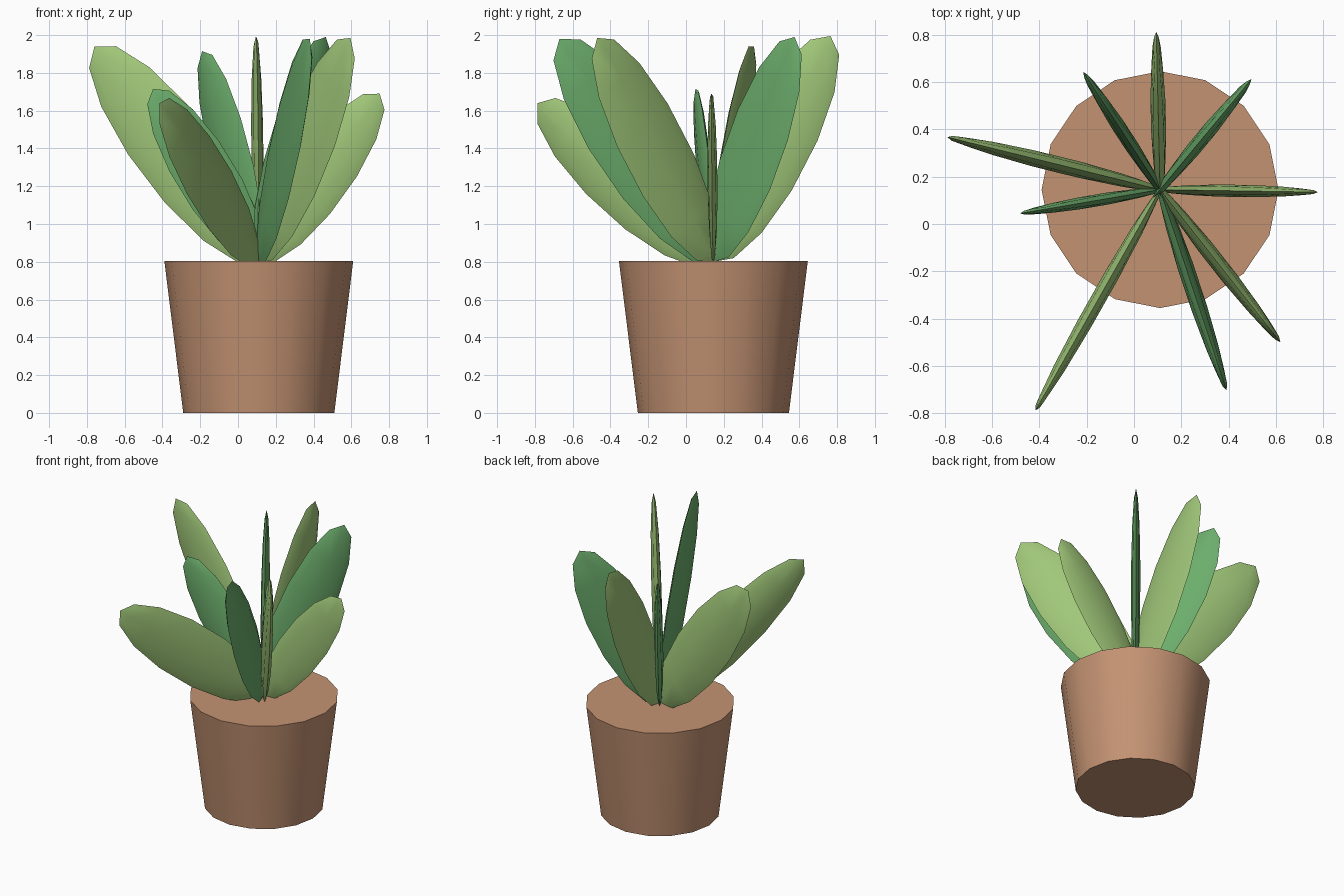
import bpy
from math import radians
from mathutils import Vector, Matrix

if "Cube" in bpy.data.objects:
    bpy.data.objects.remove(bpy.data.objects["Cube"])


def material(name, rgb):
    m = bpy.data.materials.new(name)
    m.diffuse_color = (*rgb, 1)
    m.use_nodes = True
    m.node_tree.nodes["Principled BSDF"].inputs["Base Color"].default_value = m.diffuse_color
    return m


clay = material("clay", (0.55, 0.29, 0.17))
light_green = material("light_green", (0.35, 0.57, 0.19))
dark_green = material("dark_green", (0.15, 0.42, 0.15))

CX, CY, POT_H = 0.11, 0.145, 0.805

# Pot: 16-sided tapered solid
bpy.ops.mesh.primitive_cone_add(vertices=16, radius1=0.40, radius2=0.50, depth=POT_H,
                                location=(CX, CY, POT_H / 2))
pot = bpy.context.object
pot.name = "pot"
pot.data.materials.append(clay)
bpy.ops.object.shade_smooth_by_angle(angle=radians(30))


# Leaf: flattened low-poly ellipsoid standing on edge, stretched from base to tip
def add_leaf(name, tip, mat):
    base = Vector((CX, CY, POT_H - 0.005))
    axis = Vector(tip) - base
    length = axis.length
    axis.normalize()
    side = Vector((0, 0, 1)).cross(axis).normalized()
    width = side.cross(axis)
    bpy.ops.mesh.primitive_uv_sphere_add(segments=8, ring_count=7, radius=1)
    leaf = bpy.context.object
    leaf.name = name
    frame = Matrix((width * length * 0.148, side * length * 0.024, axis * length * 0.5)).transposed()
    leaf.data.transform(Matrix.Translation((base + Vector(tip)) / 2) @ frame.to_4x4())
    leaf.data.materials.append(mat)
    bpy.ops.object.shade_smooth_by_angle(angle=radians(40))


leaves = [
    ((0.095, 0.765, 1.995), light_green),
    ((0.465, 0.575, 1.99), dark_green),
    ((0.75, 0.135, 1.69), light_green),
    ((0.595, -0.47, 1.985), light_green),
    ((0.38, -0.67, 1.98), dark_green),
    ((-0.415, -0.785, 1.64), light_green),
    ((-0.45, 0.05, 1.715), dark_green),
    ((-0.76, 0.36, 1.94), light_green),
    ((-0.19, 0.605, 1.915), dark_green),
]
for i, (tip, mat) in enumerate(leaves, 1):
    add_leaf(f"leaf_{i}", tip, mat)
